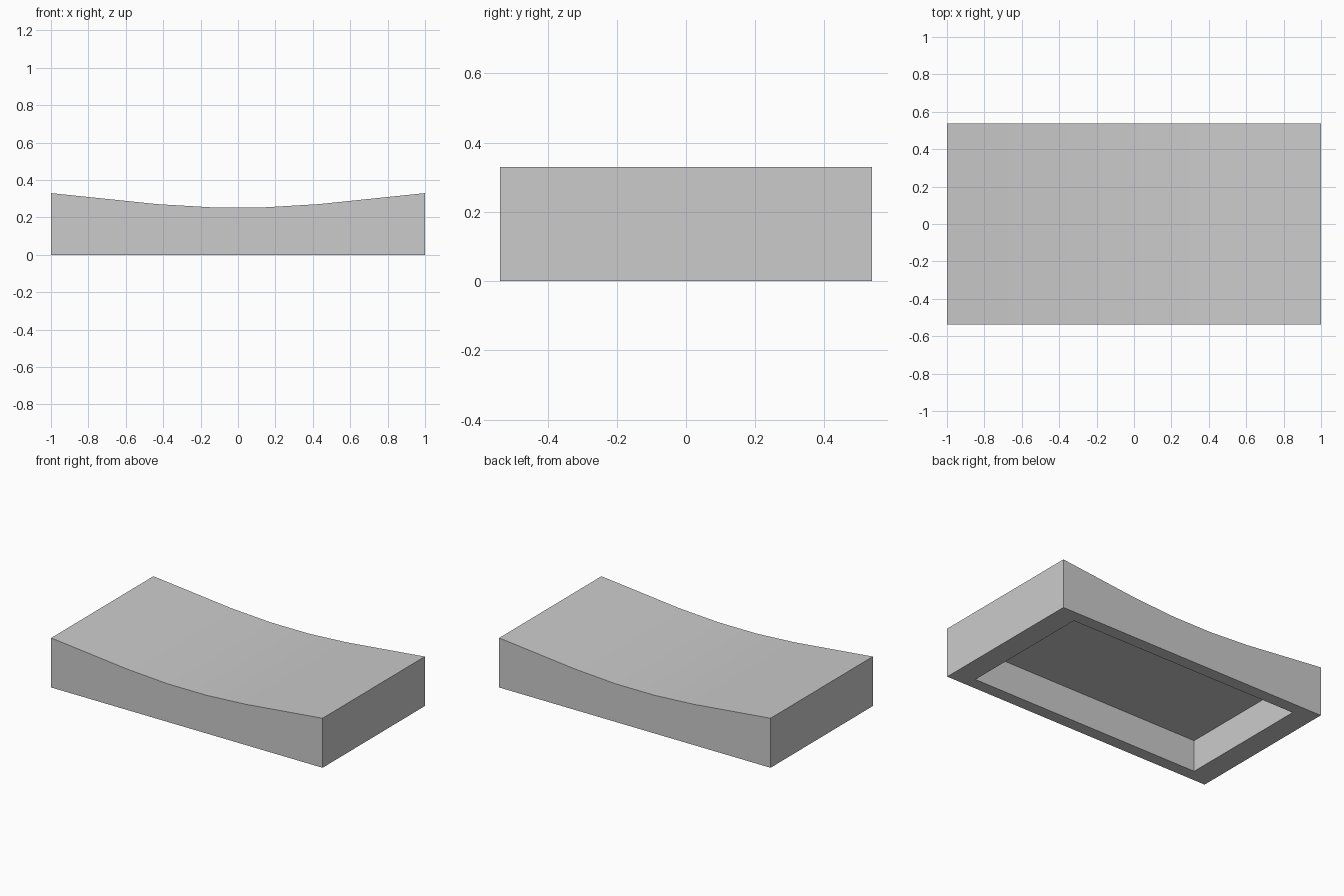
import bpy, bmesh
from mathutils import Vector

if "Cube" in bpy.data.objects:
    bpy.data.objects.remove(bpy.data.objects["Cube"])

HALF_Y = 0.538
# Right half of the dished top, from centre to end (x, z)
half_top = [(0.14, 0.254), (0.43, 0.271), (0.71, 0.30), (1.0, 0.33)]

bm = bmesh.new()

# Side profile: bottom edge, then the dished top from right to left
profile = [(-1, 0), (1, 0)] + half_top[::-1] + [(-x, z) for x, z in half_top]
side = bm.faces.new([bm.verts.new((x, -HALF_Y, z)) for x, z in profile])
ext = bmesh.ops.extrude_face_region(bm, geom=[side], use_keep_orig=True)
bmesh.ops.translate(bm, vec=(0, 2 * HALF_Y, 0),
                    verts=[g for g in ext["geom"] if isinstance(g, bmesh.types.BMVert)])
bmesh.ops.recalc_face_normals(bm, faces=bm.faces)

# Recess underneath: rim first, then the pocket walls and ceiling
bottom = min(bm.faces, key=lambda f: f.calc_center_median().z)
rim = bmesh.ops.extrude_discrete_faces(bm, faces=[bottom])["faces"][0]
bmesh.ops.scale(bm, vec=Vector((0.85, 0.848, 1)), verts=rim.verts)
pocket = bmesh.ops.extrude_discrete_faces(bm, faces=[rim])["faces"][0]
bmesh.ops.translate(bm, vec=(0, 0, 0.21), verts=pocket.verts)
bmesh.ops.recalc_face_normals(bm, faces=bm.faces)

mesh = bpy.data.meshes.new("dished_block")
bm.to_mesh(mesh)
bm.free()
block = bpy.data.objects.new("dished_block", mesh)
bpy.context.collection.objects.link(block)

# Smooth the dished top, keep edges sharp
bpy.context.view_layer.objects.active = block
block.select_set(True)
bpy.ops.object.shade_smooth_by_angle()
